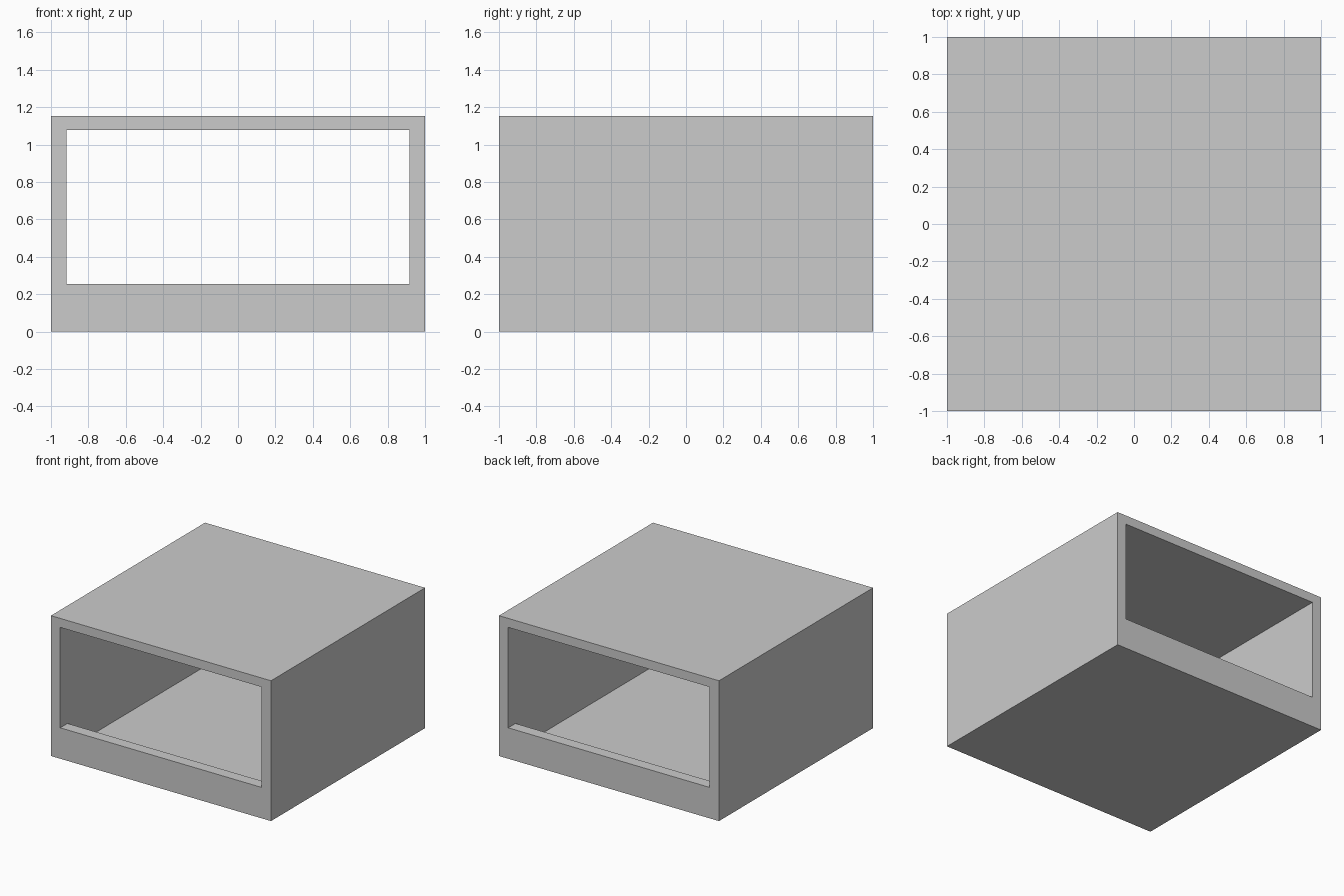
import bpy, bmesh

if "Cube" in bpy.data.objects:
    bpy.data.objects.remove(bpy.data.objects["Cube"])

HEIGHT = 1.153          # overall height
INNER_X = 0.916         # inner face of the side walls
SILL_Y = 0.906          # inner face of the front and back sills
SILL_Z, CEILING_Z, FLOOR_Z = 0.254, 1.079, 0.04


def extrude_yz(name, profile, half_width):
    """Solid made by extruding a (y, z) profile across x."""
    bm = bmesh.new()
    face = bm.faces.new([bm.verts.new((-half_width, y, z)) for y, z in profile])
    ext = bmesh.ops.extrude_face_region(bm, geom=[face])
    verts = [g for g in ext["geom"] if isinstance(g, bmesh.types.BMVert)]
    bmesh.ops.translate(bm, verts=verts, vec=(2 * half_width, 0, 0))
    bmesh.ops.recalc_face_normals(bm, faces=bm.faces)
    mesh = bpy.data.meshes.new(name)
    bm.to_mesh(mesh)
    bm.free()
    obj = bpy.data.objects.new(name, mesh)
    bpy.context.collection.objects.link(obj)
    return obj


# Outer housing block
housing = extrude_yz("housing", [(-1, 0), (1, 0), (1, HEIGHT), (-1, HEIGHT)], 1)

# Through opening with a sunken floor between the two sills
cavity = extrude_yz("cavity_cutter", [
    (-1.1, SILL_Z), (-SILL_Y, SILL_Z), (-SILL_Y, FLOOR_Z), (SILL_Y, FLOOR_Z),
    (SILL_Y, SILL_Z), (1.1, SILL_Z), (1.1, CEILING_Z), (-1.1, CEILING_Z)], INNER_X)
cavity.hide_render = True

cut = housing.modifiers.new("cavity", 'BOOLEAN')
cut.operation = 'DIFFERENCE'
cut.solver = 'EXACT'
cut.object = cavity

# Apply the cut and drop the cutter
bpy.context.view_layer.objects.active = housing
housing.select_set(True)
bpy.ops.object.modifier_apply(modifier=cut.name)
bpy.data.objects.remove(cavity)
